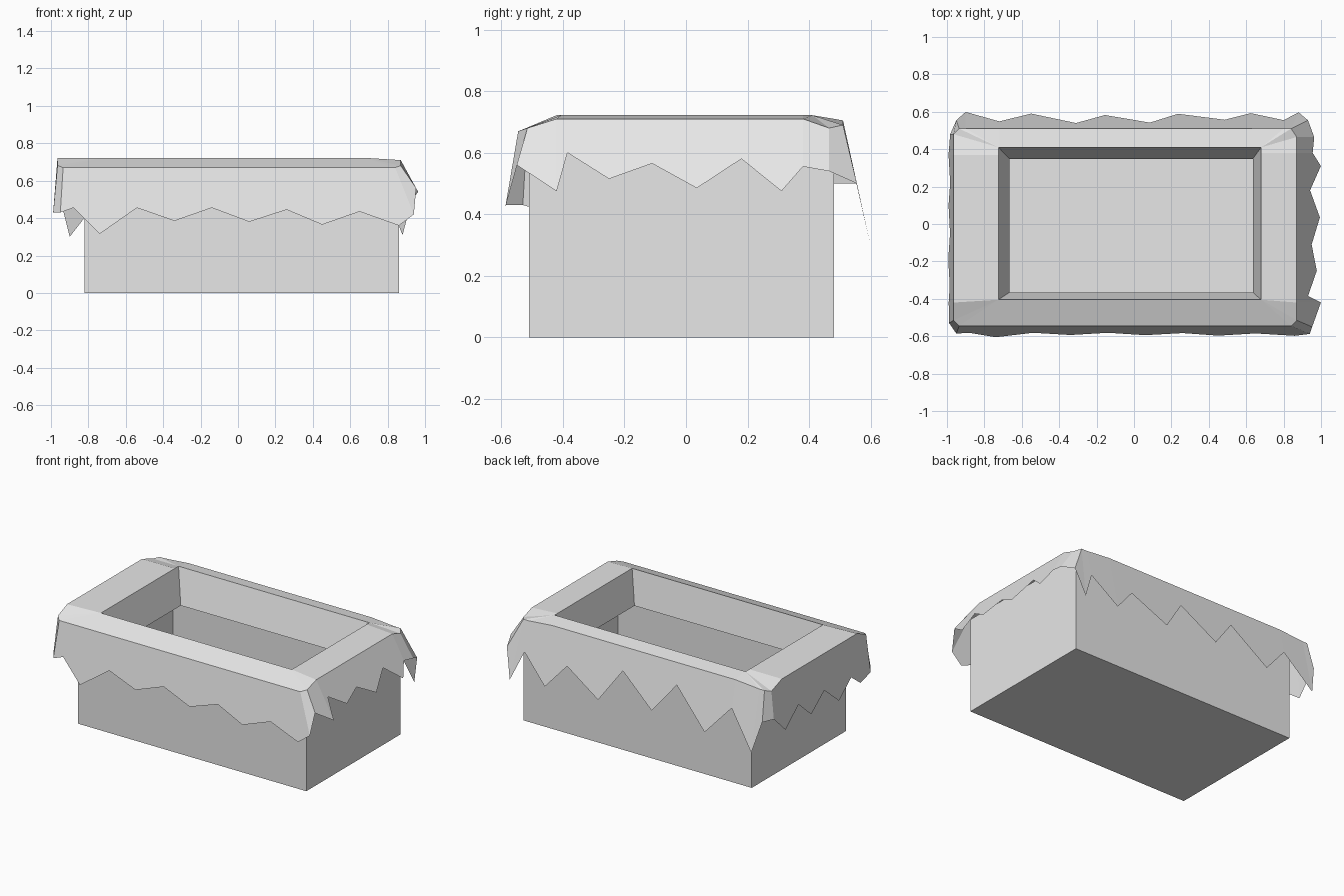
import bpy
import bmesh

old = bpy.data.objects.get("Cube")
if old:
    bpy.data.objects.remove(old, do_unlink=True)

grey = bpy.data.materials.new("plain_grey")
grey.use_nodes = True
grey.diffuse_color = (0.8, 0.8, 0.8, 1)
grey.node_tree.nodes["Principled BSDF"].inputs["Base Color"].default_value = (0.8, 0.8, 0.8, 1)


def make_object(name, bm):
    mesh = bpy.data.meshes.new(name)
    bm.to_mesh(mesh)
    bm.free()
    mesh.materials.append(grey)
    obj = bpy.data.objects.new(name, mesh)
    bpy.context.collection.objects.link(obj)
    return obj


def clamp(value, limits):
    return max(limits[0], min(limits[1], value))


# Open box with thin walls
bm = bmesh.new()
bmesh.ops.create_cube(bm, size=1)
top = [f for f in bm.faces if f.normal.z > 0.5]
bmesh.ops.delete(bm, geom=top, context='FACES')
for v in bm.verts:
    v.co.x = 0.86 if v.co.x > 0 else -0.82
    v.co.y = 0.48 if v.co.y > 0 else -0.51
    v.co.z = 0.64 if v.co.z > 0 else 0
box = make_object("box", bm)
walls = box.modifiers.new("wall_thickness", 'SOLIDIFY')
walls.thickness = 0.02
walls.offset = -1

# Jagged hem of the cloth on each side: (place along the side, height)
front_hem = [(-.95, .43), (-.88, .455), (-.74, .315), (-.54, .455), (-.34, .385), (-.14, .455),
             (.06, .38), (.26, .445), (.45, .365), (.65, .435), (.86, .36), (.94, .42)]
right_hem = [(-.55, .56), (-.42, .475), (-.385, .6), (-.25, .515), (-.11, .565), (.035, .485),
             (.18, .58), (.31, .475), (.38, .555), (.465, .54)]
back_hem = [(.93, .5), (.88, .31), (.8, .5), (.625, .33), (.485, .49), (.235, .345), (.085, .56),
            (-.155, .375), (-.31, .57), (-.55, .34), (-.72, .53), (-.9, .3), (-.95, .5)]
left_hem = [(.48, .5), (.37, .39), (.22, .5), (.1, .39), (-.05, .49), (-.19, .37),
            (-.33, .47), (-.42, .4), (-.53, .43)]

# Limits of the cloth in x and y at the shoulder, inner rim and inner hem
shoulder_x, shoulder_y = (-.965, .87), (-.545, .51)
rim_x, rim_y = (-.725, .68), (-.405, .41)
lining_x, lining_y = (-.665, .635), (-.365, .348)
corner = 0.03

columns = []


def drape(hem, axis, end, flare, height, corner_drop):
    """Add one cloth section per hem point, from outer hem to inner hem."""
    along = (shoulder_x, shoulder_y)[axis]
    across = (shoulder_y, shoulder_x)[axis]
    rim_along, rim_across = ((rim_x, rim_y), (rim_y, rim_x))[axis]
    in_along, in_across = ((lining_x, lining_y), (lining_y, lining_x))[axis]
    sign = 1 if end else -1

    def point(a, b, z):
        return (a, b, z) if axis == 0 else (b, a, z)

    for place, low in hem:
        spot = clamp(place, (along[0] + corner, along[1] - corner))
        near_end = min(place - along[0], along[1] - place) < 0.1
        z = height - (corner_drop if near_end else 0)
        out = across[end] + sign * flare * (height - low)
        columns.append([
            point(place, out, low),
            point(spot, across[end], z),
            point(clamp(place, rim_along), rim_across[end], 0.722),
            point(clamp(place, in_along), in_across[end], 0.5),
        ])


drape(front_hem, 0, 0, 0.17, 0.67, 0)
drape(right_hem, 1, 1, 0.55, 0.71, 0.03)
drape(back_hem, 0, 1, 0.22, 0.705, 0.015)
drape(left_hem, 1, 0, 0.08, 0.722, 0.04)

# Cloth sheet hung over the box rim
bm = bmesh.new()
grid = [[bm.verts.new(p) for p in column] for column in columns]
for i, this in enumerate(grid):
    following = grid[(i + 1) % len(grid)]
    for j in range(len(this) - 1):
        bm.faces.new((this[j], following[j], following[j + 1], this[j + 1]))
bmesh.ops.remove_doubles(bm, verts=bm.verts, dist=0.001)
make_object("cloth_cover", bm)
